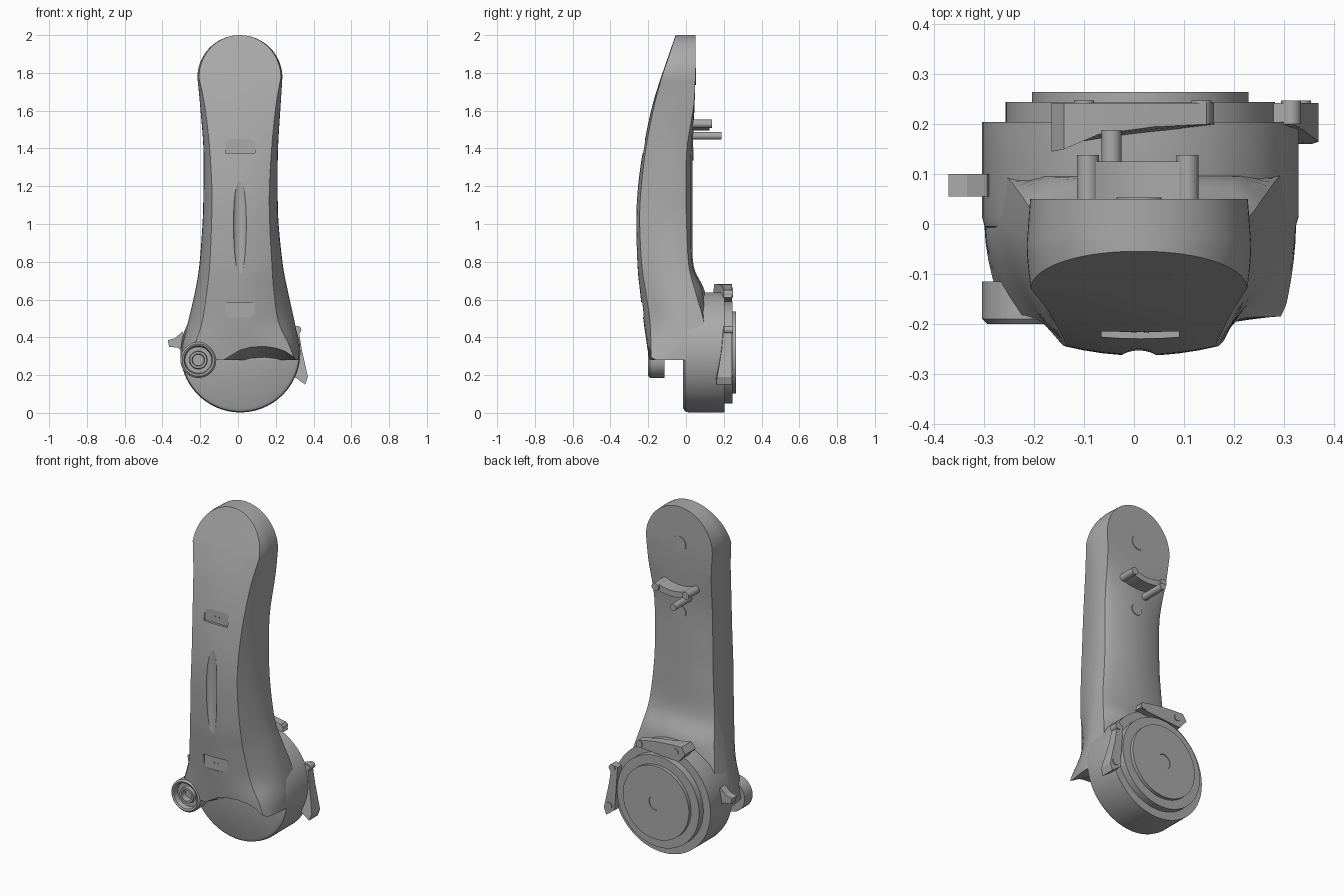
import bpy, bmesh, math
from mathutils import Vector

cube = bpy.data.objects.get("Cube")
if cube:
    bpy.data.objects.remove(cube, do_unlink=True)

grey = bpy.data.materials.new("plain grey")
grey.use_nodes = True
grey.diffuse_color = (0.4, 0.4, 0.4, 1)
grey.node_tree.nodes["Principled BSDF"].inputs["Base Color"].default_value = (0.4, 0.4, 0.4, 1)


def make(name, bm):
    bmesh.ops.recalc_face_normals(bm, faces=bm.faces[:])
    mesh = bpy.data.meshes.new(name)
    bm.to_mesh(mesh)
    bm.free()
    mesh.materials.append(grey)
    obj = bpy.data.objects.new(name, mesh)
    bpy.context.collection.objects.link(obj)
    return obj


def smooth(obj, angle=32):
    bpy.ops.object.select_all(action='DESELECT')
    obj.select_set(True)
    bpy.context.view_layer.objects.active = obj
    bpy.ops.object.shade_smooth_by_angle(angle=math.radians(angle))
    return obj


def loft(name, rings):
    """Skin closed rings of equal length and cap both ends."""
    bm = bmesh.new()
    loops = [[bm.verts.new(p) for p in ring] for ring in rings]
    n = len(rings[0])
    for a, b in zip(loops, loops[1:]):
        for i in range(n):
            j = (i + 1) % n
            bm.faces.new((a[i], a[j], b[j], b[i]))
    bm.faces.new(loops[0])
    bm.faces.new(loops[-1])
    return make(name, bm)


def prism(name, points, y1):
    """Plate from (x, z, front y) points, flat at y1 on the back."""
    return loft(name, [[(x, y, z) for x, z, y in points],
                       [(x, y1, z) for x, z, y in points]])


def lathe(name, x, z, profile, sides=64):
    """Turn (radius, y) points about an axis along y."""
    bm = bmesh.new()
    verts = [bm.verts.new((x + r, y, z)) for r, y in profile]
    edges = [bm.edges.new(pair) for pair in zip(verts, verts[1:])]
    bmesh.ops.spin(bm, geom=verts + edges, cent=(x, 0, z), axis=(0, 1, 0),
                   angle=math.tau, steps=sides)
    bmesh.ops.remove_doubles(bm, verts=bm.verts[:], dist=1e-5)
    return smooth(make(name, bm))


def rod(name, x, z, r, y0, y1, sides=32):
    return lathe(name, x, z, [(0, y0), (r, y0), (r, y1), (0, y1)], sides)


def box(name, x0, x1, z0, z1, y0, y1):
    return prism(name, [(x0, z0, y0), (x1, z0, y0), (x1, z1, y0), (x0, z1, y0)], y1)


def cut(obj, cutter):
    mod = obj.modifiers.new("cut", 'BOOLEAN')
    mod.operation = 'DIFFERENCE'
    mod.solver = 'EXACT'
    mod.object = cutter
    bpy.context.view_layer.objects.active = obj
    bpy.ops.object.modifier_apply(modifier=mod.name)
    bpy.data.objects.remove(cutter, do_unlink=True)


# Arm stations: z, side left/right, front edge left/right,
# front y, widest y, back edge y, back centre y
stations = [
    (.28, -.30, .325, -.26, .30, -.195, 0, .1, .1),
    (.36, -.295, .322, -.23, .27, -.207, 0, .1, .1),
    (.48, -.265, .30, -.19, .215, -.224, 0, .095, .1),
    (.64, -.228, .265, -.165, .19, -.243, -.02, .05, .1),
    (.78, -.205, .238, -.15, .18, -.257, -.03, .015, .04),
    (1.0, -.188, .215, -.14, .168, -.264, -.04, .003, .035),
    (1.18, -.183, .21, -.138, .166, -.256, -.04, 0, .035),
    (1.4, -.183, .212, -.15, .178, -.226, -.04, .005, .036),
    (1.62, -.20, .225, -.175, .20, -.18, -.04, .04, .045),
    (1.775, -.215, .235, -.207, .227, -.133, -.04, .05, .05),
]


def catmull(a, b, c, d, t):
    return [(2 * q + (r - p) * t + (2 * p - 5 * q + 4 * r - s) * t * t
             + (3 * q - p - 3 * r + s) * t ** 3) / 2 for p, q, r, s in zip(a, b, c, d)]


def section(z, xl, xr, fl, fr, yf, ys, yb, yc):
    mid = (fl + fr) / 2
    ring = []
    for i in range(9):                       # gently arched front
        u = i / 4 - 1
        edge, side = (fr, xr) if u > 0 else (fl, xl)
        ring.append((mid + (edge - mid) * abs(u), yf + .4 * abs(side - edge) * u * u, z))

    def flank(edge, side):                   # bulging side, then back edge
        y0 = yf + .4 * abs(side - edge)
        pts = []
        for k in range(1, 6):
            t = k / 5
            pts.append((edge + (side - edge) * (1 - (1 - t) ** 1.8), y0 + (ys - y0) * t, z))
        pts.append((mid + (side - mid) * .97, yb, z))
        pts.append((mid + (side - mid) * .75, yb + (yc - yb) * .75, z))
        return pts

    ring += flank(fr, xr) + [(mid, yc, z)] + flank(fl, xl)[::-1]
    return ring


rings = []
last = len(stations) - 1
for i in range(last):
    ctrl = [stations[max(0, min(last, i + k))] for k in (-1, 0, 1, 2)]
    rings += [section(*catmull(*ctrl, k / 6)) for k in range(6)]
z0, xl, xr, fl, fr, yf, ys, yb, yc = stations[-1]
mid = (xl + xr) / 2
for k in range(19):                          # round upper end
    a = math.radians(min(k * 5, 88.5))
    s, c = math.sin(a), math.cos(a)
    xs = [mid + (x - mid) * c for x in (xl, xr, fl, fr)]
    rings.append(section(z0 + .225 * s, *xs, yf + .078 * s, ys + .02 * s, yb, yc))
arm = loft("arm_shell", rings)

# Arched sloping undercut at the lower front
arch = [(-.5, .25), (-.25, .24), (-.13, .235), (-.07, .29), (.01, .335), (.07, .35),
        (.14, .355), (.2, .348), (.25, .333), (.315, .29), (.5, .2)]
outline = arch + [(.5, -.2), (-.5, -.2)]
cut(arm, loft("undercut", [[(x, -.4, z + .06) for x, z in outline],
                           [(x, -.02, z - .06) for x, z in outline]]))
cut(arm, rod("boss_bore", -.21, .28, .085, -.4, -.115, 48))

# Recessed labels with pairs of tiny screws
for low, high, floor in ((1.375, 1.45, -.216), (.505, .585, -.224)):
    cut(arm, box("recess", -.065, .09, low, high, -.4, floor))
    for x in (0, .025):
        rod("label_screw", x, (low + high) / 2, .005, floor - .003, floor + .002, 12)

# Long shallow groove on the front
bm = bmesh.new()
bmesh.ops.create_uvsphere(bm, u_segments=32, v_segments=24, radius=1)
for v in bm.verts:
    v.co = Vector((.01 + .035 * v.co.x, -.268 + .024 * v.co.y, 1 + .33 * v.co.z))
cut(arm, make("groove", bm))
smooth(arm)

# Stepped hub at the lower end
lathe("hub", .0125, .32, [
    (0, -.015), (.295, -.015), (.312, -.005), (.3175, .015), (.3175, .205), (.27, .205),
    (.27, .245), (.217, .245), (.217, .265), (.045, .265), (.045, .261), (0, .261)], 96)

# Ringed boss beside the undercut
lathe("pivot_boss", -.21, .28, [
    (0, -.15), (.03, -.15), (.033, -.185), (.045, -.185), (.048, -.165), (.07, -.165),
    (.075, -.195), (.085, -.2), (.095, -.19), (.095, -.115), (0, -.115)])

# Clamp tabs around the hub
smooth(prism("top_tab", [(-.165, .645, .145), (-.14, .682, .15), (-.07, .68, .18),
                         (.04, .67, .195), (.145, .65, .2), (.16, .61, .2),
                         (-.12, .59, .16)], .243))
smooth(prism("side_tab", [(.28, .45, .2), (.318, .46, .2), (.337, .34, .19),
                          (.37, .19, .165), (.355, .15, .16), (.3, .19, .16)], .243))
prism("latch_lug", [(-.372, .385, .055), (-.335, .395, .055), (-.295, .43, .055),
                    (-.26, .3, .055), (-.32, .345, .055), (-.365, .35, .055)], .1)
for x, z in ((-.1, .645), (.135, .63), (.335, .21), (.315, .44)):
    rod("tab_pin", x, z, .02, .2, .248, 24)

# Curved saddle bracket and pin on the back
arc = [math.radians(a) for a in range(-24, 25, 4)]
inner = [(.0075 + .245 * math.sin(a), 1.775 - .245 * math.cos(a), .02) for a in arc]
outer = [(.0075 + .28 * math.sin(a), 1.775 - .28 * math.cos(a), .02) for a in arc]
smooth(prism("saddle_bracket", inner + outer[::-1], .125))
for side in (-1, 1):
    rod("saddle_end", .0075 + side * .1, 1.53, .022, .02, .138)
rod("hook_pin", -.045, 1.467, .02, .01, .188)

# Round covers on the back
rod("upper_cover", .01, 1.78, .045, .045, .053)
rod("lower_cover", .01, 1.37, .035, .03, .039)
